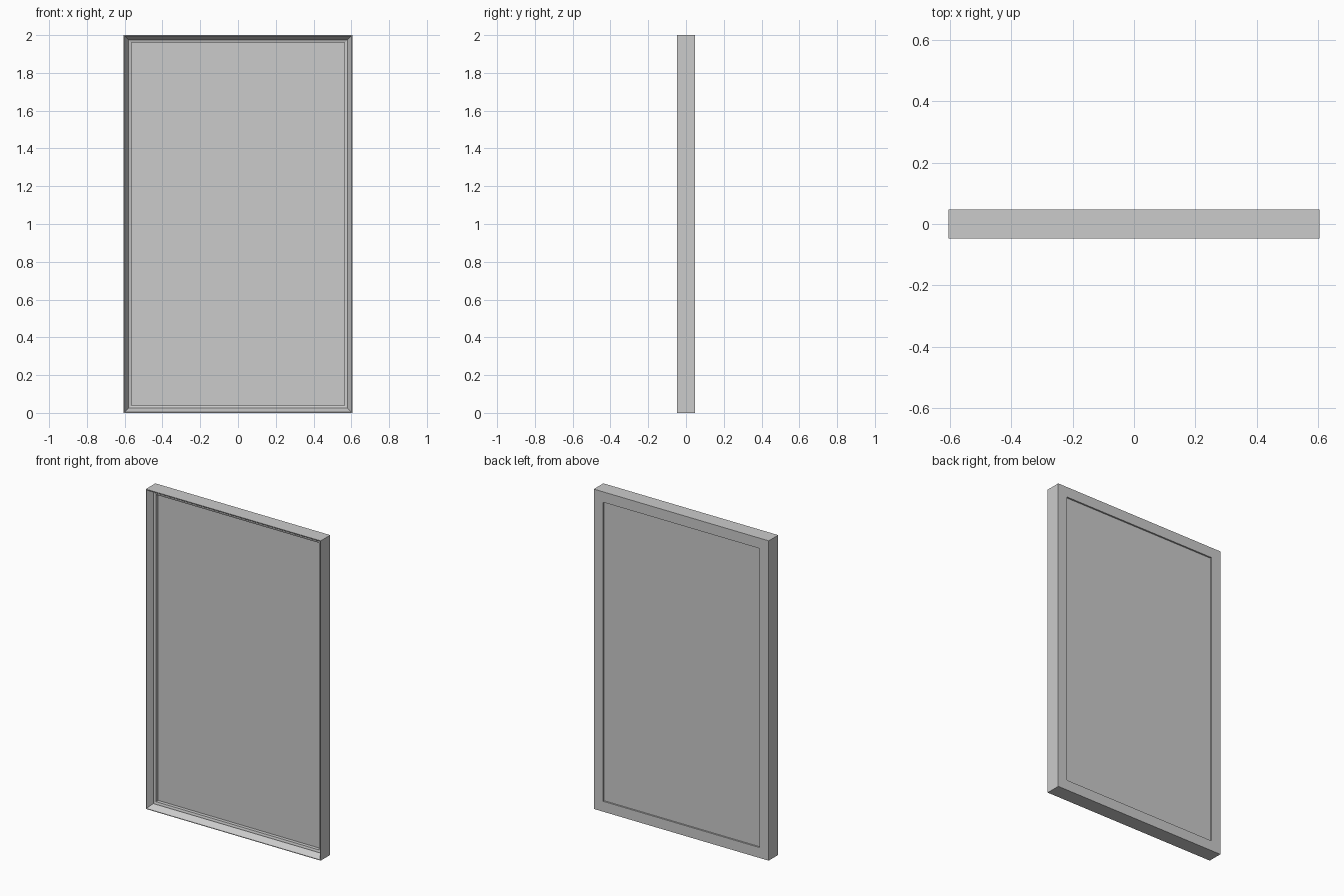
import bpy, bmesh

if "Cube" in bpy.data.objects:
    bpy.data.objects.remove(bpy.data.objects["Cube"])

W, H, D = 1.21, 2.0, 0.094   # overall size


def finish(name, bm):
    bmesh.ops.recalc_face_normals(bm, faces=bm.faces)
    mesh = bpy.data.meshes.new(name)
    bm.to_mesh(mesh)
    bm.free()
    ob = bpy.data.objects.new(name, mesh)
    bpy.context.collection.objects.link(ob)
    return ob


def mitred_frame(name, profile):
    """Sweep a closed (inset, y) profile round the rectangle with mitred corners."""
    bm = bmesh.new()
    rings = []
    for sx, sz in ((-1, -1), (1, -1), (1, 1), (-1, 1)):
        rings.append([bm.verts.new((sx * (W / 2 - d), y, H / 2 + sz * (H / 2 - d)))
                      for d, y in profile])
    n = len(profile)
    for i in range(4):
        a, b = rings[i], rings[(i + 1) % 4]
        for j in range(n):
            k = (j + 1) % n
            bm.faces.new((a[j], b[j], b[k], a[k]))
    return finish(name, bm)


def panel(name, inset, y0, y1):
    bm = bmesh.new()
    bmesh.ops.create_cube(bm, size=1)
    bmesh.ops.scale(bm, vec=(W - 2 * inset, y1 - y0, H - 2 * inset), verts=bm.verts)
    bmesh.ops.translate(bm, vec=(0, (y0 + y1) / 2, H / 2), verts=bm.verts)
    return finish(name, bm)


# Frame: thin front rim, inward slope, small bead and step, flat back border
mitred_frame("frame", [
    (0, D / 2), (0, -D / 2), (0.004, -D / 2), (0.025, -0.012),
    (0.025, -0.008), (0.029, -0.008), (0.040, -0.005),
    (0.040, 0.028), (0.065, 0.028), (0.065, D / 2)])

# Recessed panel held inside the frame
panel("inner_panel", 0.036, 0.017, 0.037)
